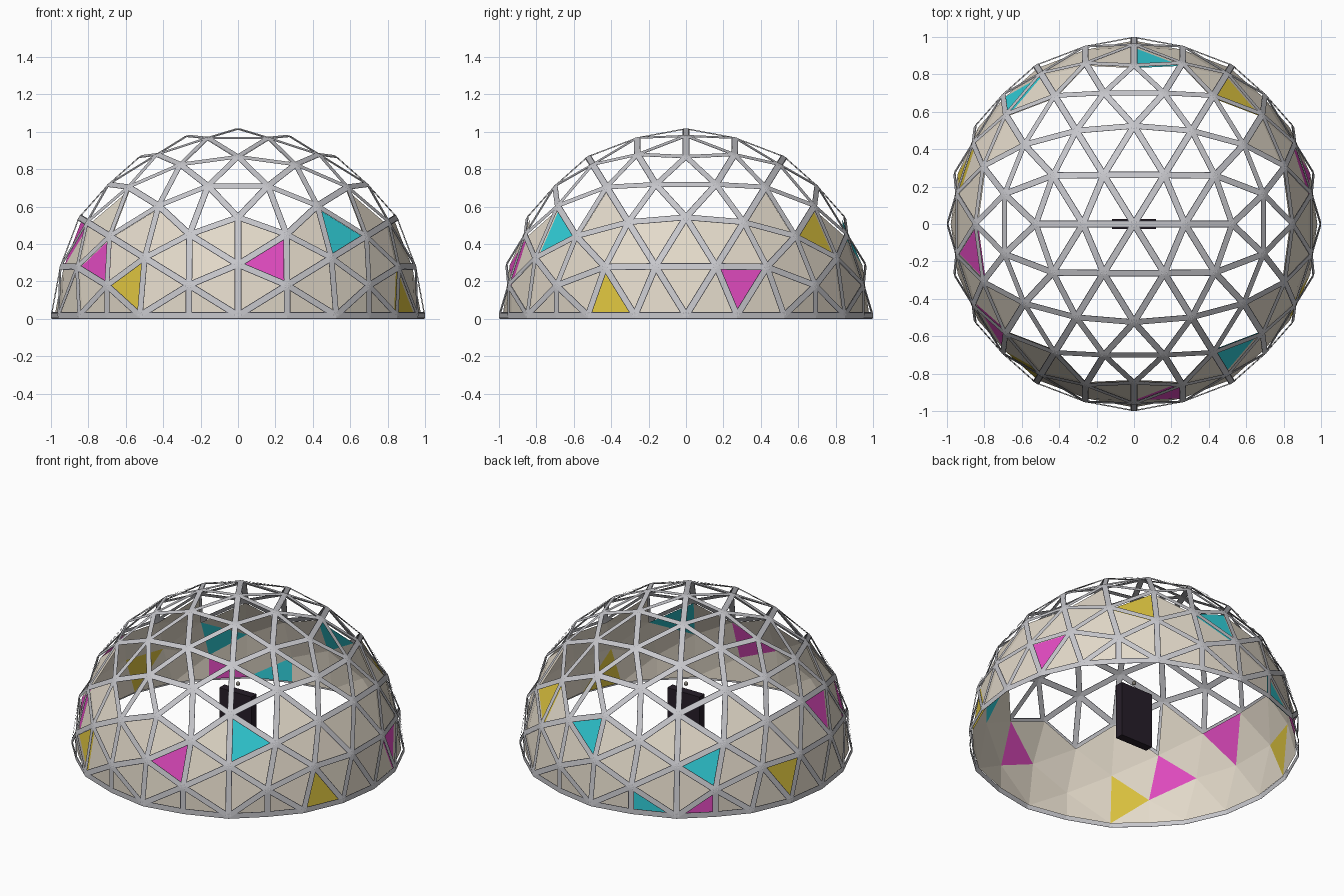
import bpy, bmesh
from mathutils import Vector

BASE = 0.018  # height of the dome's centre above the ground

cube = bpy.data.objects.get("Cube")
if cube:
    bpy.data.objects.remove(cube)


def material(name, rgb):
    m = bpy.data.materials.new(name)
    m.use_nodes = True
    m.diffuse_color = (*rgb, 1)
    m.node_tree.nodes["Principled BSDF"].inputs["Base Color"].default_value = (*rgb, 1)
    return m


canvas = material("beige canvas", (0.77, 0.70, 0.59))
cyan = material("cyan panel", (0.03, 0.61, 0.68))
magenta = material("magenta panel", (0.76, 0.07, 0.53))
yellow = material("yellow panel", (0.72, 0.55, 0.05))
steel = material("light steel", (0.57, 0.57, 0.60))
trim = material("dark steel", (0.17, 0.17, 0.20))
black = material("dark cabinet", (0.02, 0.013, 0.022))
bulb = material("warm grey", (0.22, 0.20, 0.17))


def finish(bm, name, mats):
    mesh = bpy.data.meshes.new(name)
    bm.to_mesh(mesh)
    bm.free()
    for m in mats:
        mesh.materials.append(m)
    ob = bpy.data.objects.new(name, mesh)
    bpy.context.collection.objects.link(ob)
    return ob


# Unit geodesic half sphere, standing on an icosahedron's edge axis
phi = (1 + 5 ** 0.5) / 2
dome = bmesh.new()
for a in (-1, 1):
    for b in (-phi, phi):
        for co in ((a, 0, b), (0, b, a), (b, a, 0)):
            dome.verts.new(Vector(co).normalized())
bmesh.ops.convex_hull(dome, input=dome.verts[:])
for _ in range(2):
    bmesh.ops.subdivide_edges(dome, edges=dome.edges[:], cuts=1, use_grid_fill=True)
    for v in dome.verts:
        v.co.normalize()
bmesh.ops.bisect_plane(dome, geom=dome.verts[:] + dome.edges[:] + dome.faces[:], dist=0.001,
                       plane_co=(0, 0, 0), plane_no=(0, 0, 1), clear_inner=True)
bmesh.ops.recalc_face_normals(dome, faces=dome.faces[:])
if sum(f.normal.dot(f.calc_center_median()) for f in dome.faces) < 0:
    bmesh.ops.reverse_faces(dome, faces=dome.faces[:])
edges = [(e.verts[0].co.copy(), e.verts[1].co.copy()) for e in dome.edges]


# Frame: a flat strip along every edge, between two offsets from its middle line
def strips(name, radius, spans, mat):
    bm = bmesh.new()
    lift = Vector((0, 0, BASE))
    for a, b in edges:
        n = (a + b).normalized()
        side = n.cross(b - a).normalized()
        for low, high in spans:
            corners = (a * radius + side * low, b * radius + side * low,
                       b * radius + side * high, a * radius + side * high)
            f = bm.faces.new([bm.verts.new(c + lift) for c in corners])
            f.normal_update()
            if f.normal.dot(n) < 0:
                f.normal_flip()
    return finish(bm, name, [mat])


strips("struts", 1.0, [(-0.014, 0.014)], steel)
strips("strut_rims", 0.998, [(-0.018, -0.014), (0.014, 0.018)], trim)
strips("strut_backs", 0.996, [(-0.014, 0.014)], steel)

# Panels: the lower faces are filled, a few of them coloured
accents = {
    1: [(0.54, -0.70, 0.44), (0.09, 0.89, 0.41), (-0.63, 0.70, 0.30), (-0.35, 0.92, 0.05)],
    2: [(0.17, -0.94, 0.29), (-0.75, -0.57, 0.28), (-0.87, -0.16, 0.43),
        (0.93, 0.29, 0.17), (-0.64, 0.75, 0.05)],
    3: [(-0.58, -0.78, 0.16), (0.89, -0.41, 0.09), (0.54, 0.70, 0.44), (-0.93, 0.29, 0.17)],
}
for index, points in accents.items():
    for p in points:
        face = min(dome.faces, key=lambda f: (f.calc_center_median() - Vector(p)).length)
        face.material_index = index
open_faces = [f for f in dome.faces if f.calc_center_median().z > 0.543]
bmesh.ops.delete(dome, geom=open_faces, context='FACES')
for v in dome.verts:
    v.co = v.co * 0.98 + Vector((0, 0, BASE))
finish(dome, "panels", [canvas, cyan, magenta, yellow])

# Cabinet in the middle, with a small ball above it
bm = bmesh.new()
bmesh.ops.create_cube(bm, size=1)
for v in bm.verts:
    v.co = (v.co.x * 0.236, v.co.y * 0.054, v.co.z * 0.365 + 0.20)
finish(bm, "cabinet", [black])

bm = bmesh.new()
bmesh.ops.create_uvsphere(bm, u_segments=16, v_segments=10, radius=0.013)
for v in bm.verts:
    v.co.z += 0.43
for f in bm.faces:
    f.smooth = True
finish(bm, "ball", [bulb])
